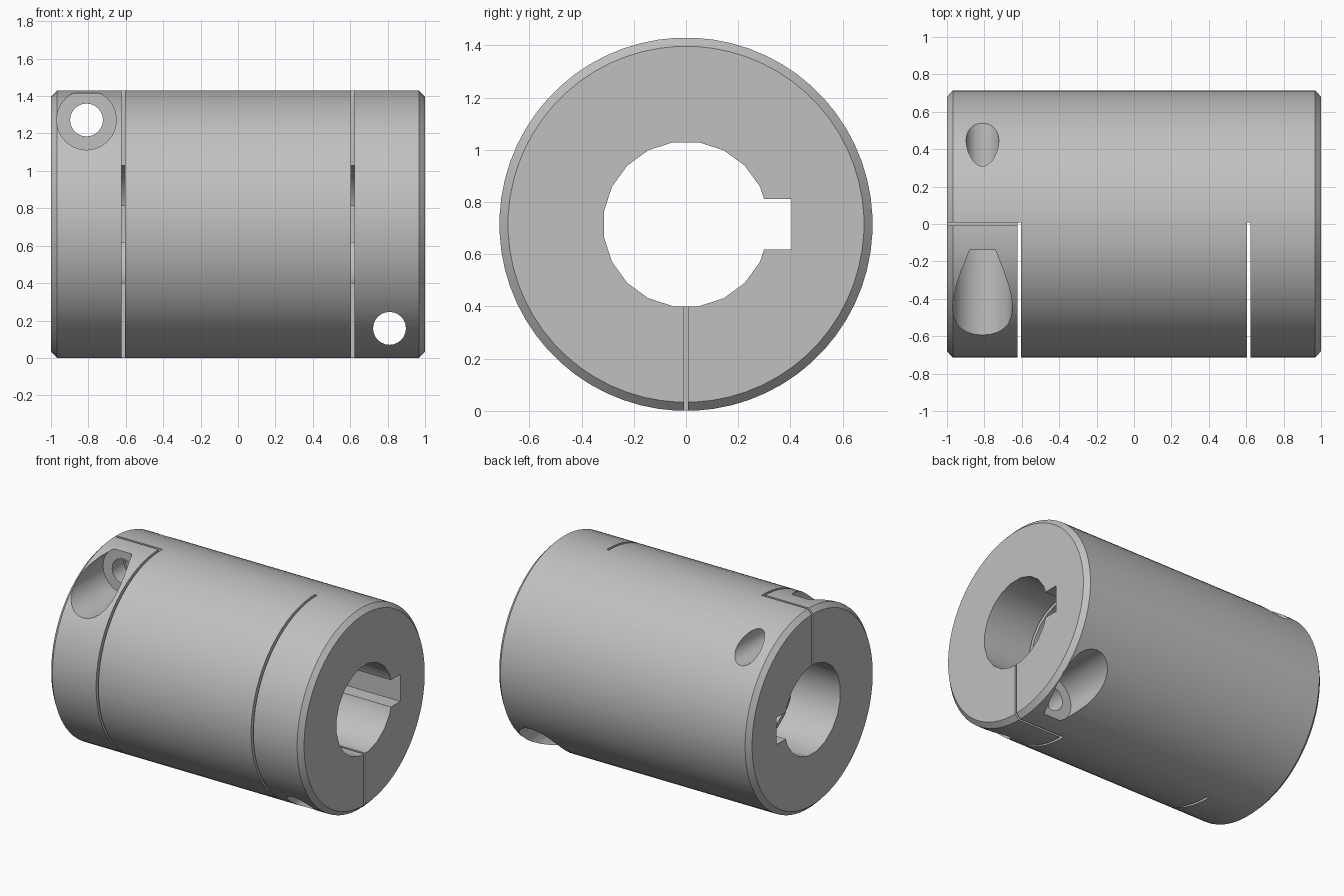
import bpy, bmesh, math
from mathutils import Matrix, Vector

cube = bpy.data.objects.get("Cube")
if cube:
    bpy.data.objects.remove(cube, do_unlink=True)

R = 0.715          # outer radius, also the axis height
BORE = 0.318
SLIT = 0.018

metal = bpy.data.materials.new("grey metal")
metal.use_nodes = True
GREY = (0.53, 0.53, 0.53, 1)
metal.diffuse_color = GREY
metal.node_tree.nodes["Principled BSDF"].inputs["Base Color"].default_value = GREY


def add_object(name, bm):
    bmesh.ops.recalc_face_normals(bm, faces=bm.faces)
    mesh = bpy.data.meshes.new(name)
    bm.to_mesh(mesh)
    bm.free()
    mesh.materials.append(metal)
    obj = bpy.data.objects.new(name, mesh)
    bpy.context.collection.objects.link(obj)
    return obj


def lathe_x(name, profile, sides):
    """Closed solid around the x axis from (x, radius) pairs."""
    bm = bmesh.new()
    rings = []
    for x, r in profile:
        angles = [math.tau * (i + 0.5) / sides for i in range(sides)]
        rings.append([bm.verts.new((x, r * math.sin(a), R + r * math.cos(a))) for a in angles])
    for a, b in zip(rings, rings[1:]):
        for i in range(sides):
            j = (i + 1) % sides
            bm.faces.new((a[i], a[j], b[j], b[i]))
    bm.faces.new(rings[0])
    bm.faces.new(rings[-1])
    return add_object(name, bm)


def box(name, low, high):
    low, high = Vector(low), Vector(high)
    bm = bmesh.new()
    bmesh.ops.create_cube(bm, size=1, matrix=Matrix.Translation((low + high) / 2)
                          @ Matrix.Diagonal((high - low).to_4d()))
    return add_object(name, bm)


def drill_y(name, x, z, radius, y0, y1):
    bm = bmesh.new()
    turn = Matrix.Rotation(math.pi / 2, 4, "X")
    bmesh.ops.create_cone(bm, cap_ends=True, segments=24, radius1=radius, radius2=radius,
                          depth=y1 - y0, matrix=Matrix.Translation((x, (y0 + y1) / 2, z)) @ turn)
    return add_object(name, bm)


# Chamfered cylinder
body = lathe_x("coupling_body", [(-1, R - 0.033), (-0.968, R), (0.968, R), (1, R - 0.033)], 64)

# Bore and keyway
cutters = [
    lathe_x("bore_cutter", [(-1.1, BORE), (1.1, BORE)], 20),
    box("keyway_cutter", (-1.2, 0.2, R - 0.096), (1.2, 0.405, R + 0.096)),
]

# Each end: clamp slits, screw hole and counterbore
for side in (-1, 1):
    x_slit, x_screw = side * 0.613, side * 0.81
    z_screw = R - side * 0.557
    xs = sorted((x_slit, side * 1.3))
    zs = sorted((R, R - side * 1.1))
    cutters += [
        box("cross_slit_cutter", (x_slit - SLIT / 2, -1, -0.2), (x_slit + SLIT / 2, 0.008, 1.7)),
        box("clamp_slit_cutter", (xs[0], -0.008, zs[0]), (xs[1], 0.008, zs[1])),
        drill_y("screw_hole_cutter", x_screw, z_screw, 0.088, -1.1, 1.1),
        drill_y("counterbore_cutter", x_screw, z_screw, 0.16, *sorted((side * 0.14, side * 1.2))),
    ]

# Cut everything away, then drop the cutters
for cutter in cutters:
    cutter.hide_render = True
    mod = body.modifiers.new(cutter.name, "BOOLEAN")
    mod.operation = "DIFFERENCE"
    mod.solver = "EXACT"
    mod.object = cutter
bpy.context.view_layer.update()
graph = bpy.context.evaluated_depsgraph_get()
result = bpy.data.meshes.new_from_object(body.evaluated_get(graph))
body.modifiers.clear()
body.data = result
for cutter in cutters:
    bpy.data.objects.remove(cutter, do_unlink=True)
result.materials.clear()
result.materials.append(metal)
for poly in result.polygons:
    poly.material_index = 0

bpy.ops.object.select_all(action="DESELECT")
body.select_set(True)
bpy.context.view_layer.objects.active = body
bpy.ops.object.shade_smooth_by_angle(angle=math.radians(25))
